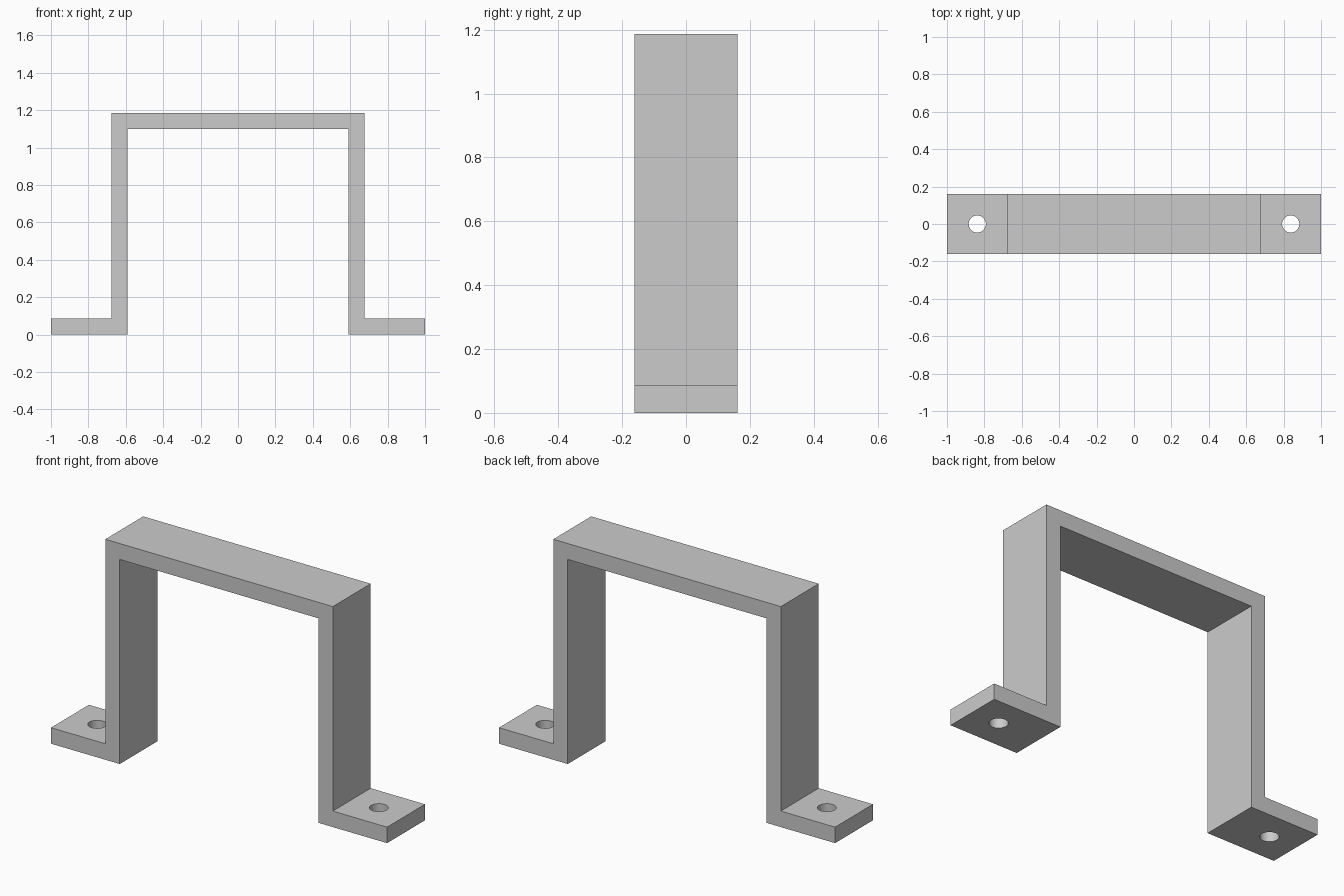
import bpy, bmesh

if "Cube" in bpy.data.objects:
    bpy.data.objects.remove(bpy.data.objects["Cube"])

HALF_DEPTH = 0.161
T = 0.086           # strap thickness
LEG = 0.677         # outer face of leg
TOP = 1.186
HOLE_X, HOLE_R = 0.838, 0.046

# Bracket strap: half profile mirrored across x, extruded along y
half = [(LEG - T, TOP - T), (LEG - T, 0), (1, 0), (1, T), (LEG, T), (LEG, TOP)]
profile = half + [(-x, z) for x, z in reversed(half)]
bm = bmesh.new()
face = bm.faces.new([bm.verts.new((x, -HALF_DEPTH, z)) for x, z in profile])
ext = bmesh.ops.extrude_face_region(bm, geom=[face])
bmesh.ops.translate(bm, vec=(0, 2 * HALF_DEPTH, 0),
                    verts=[v for v in ext["geom"] if isinstance(v, bmesh.types.BMVert)])
bmesh.ops.recalc_face_normals(bm, faces=bm.faces)
mesh = bpy.data.meshes.new("bracket")
bm.to_mesh(mesh)
bm.free()
bracket = bpy.data.objects.new("bracket", mesh)
bpy.context.collection.objects.link(bracket)

# Screw holes through both feet
for side in (-1, 1):
    bpy.ops.mesh.primitive_cylinder_add(vertices=48, radius=HOLE_R, depth=4 * T,
                                        location=(side * HOLE_X, 0, T / 2))
    cutter = bpy.context.object
    cutter.name = "screw_hole_cutter"
    cutter.hide_render = True
    mod = bracket.modifiers.new("screw_hole", 'BOOLEAN')
    mod.operation = 'DIFFERENCE'
    mod.solver = 'EXACT'
    mod.object = cutter
    bpy.context.view_layer.objects.active = bracket
    bpy.ops.object.modifier_apply(modifier=mod.name)
    bpy.data.objects.remove(cutter)

# Smooth hole walls, crisp strap edges
bpy.ops.object.select_all(action='DESELECT')
bracket.select_set(True)
bpy.context.view_layer.objects.active = bracket
bpy.ops.object.shade_smooth_by_angle()
